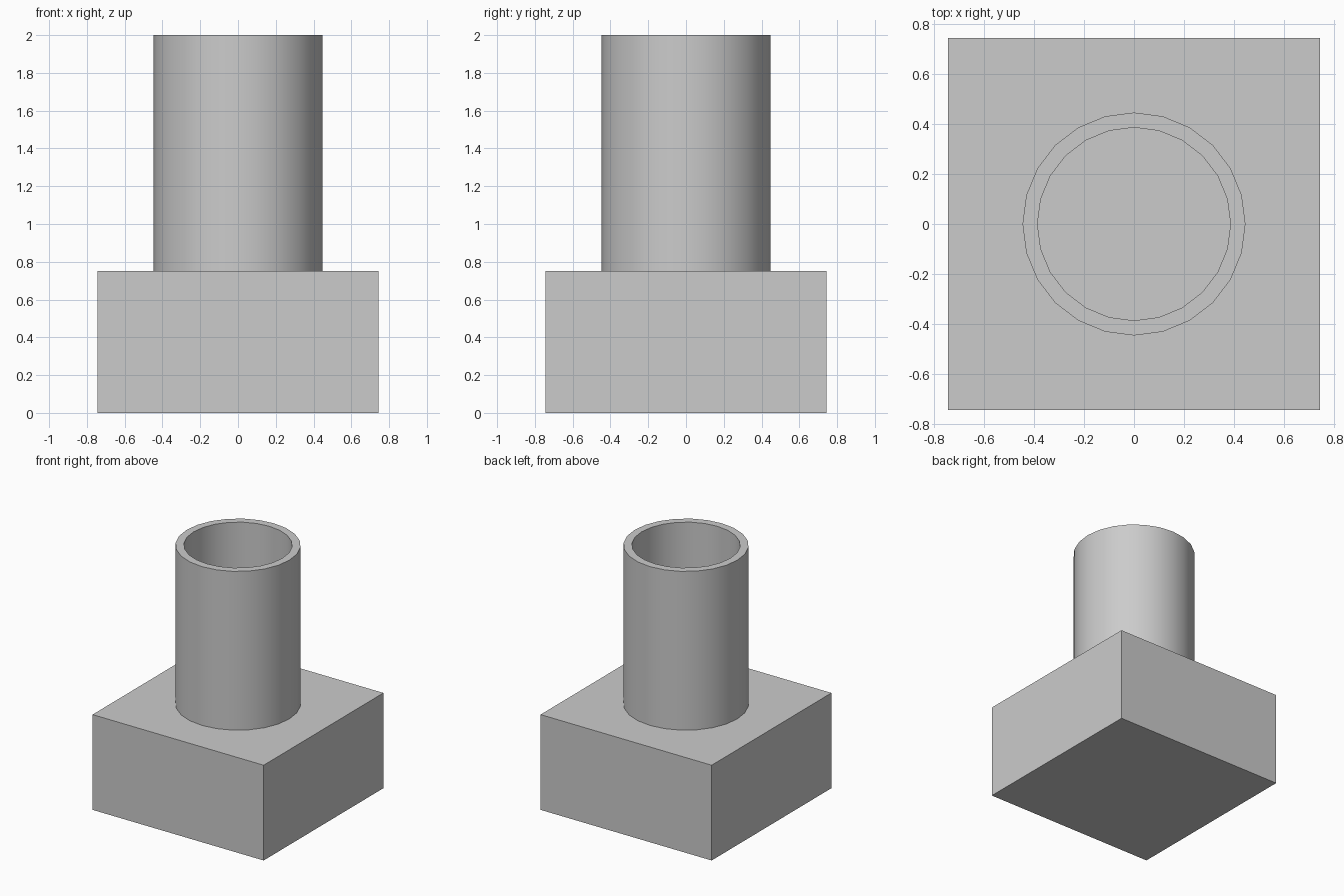
import bpy, bmesh, math

cube = bpy.data.objects.get("Cube")
if cube:
    bpy.data.objects.remove(cube, do_unlink=True)

# Single plain grey
grey = bpy.data.materials.new("light_grey")
grey.use_nodes = True
colour = (0.6, 0.6, 0.6, 1)
grey.diffuse_color = colour
grey.node_tree.nodes["Principled BSDF"].inputs["Base Color"].default_value = colour

SIDE, BASE_TOP, TOP = 1.49, 0.75, 2.0
OUTER, INNER, SEGMENTS = 0.447, 0.387, 24

# Square block base
bpy.ops.mesh.primitive_cube_add(size=1, location=(0, 0, BASE_TOP / 2))
base = bpy.context.object
base.name = "block_base"
base.scale = (SIDE, SIDE, BASE_TOP)
base.data.materials.append(grey)

# Hollow tube: outer wall, flat rim and inner wall
bm = bmesh.new()
rings = []
for radius, z in ((OUTER, BASE_TOP), (OUTER, TOP), (INNER, TOP), (INNER, BASE_TOP)):
    angles = [math.tau * i / SEGMENTS for i in range(SEGMENTS)]
    rings.append([bm.verts.new((radius * math.cos(a), radius * math.sin(a), z)) for a in angles])
for lower, upper in zip(rings, rings[1:]):
    for i in range(SEGMENTS):
        j = (i + 1) % SEGMENTS
        bm.faces.new((lower[i], lower[j], upper[j], upper[i]))
mesh = bpy.data.meshes.new("tube")
bm.to_mesh(mesh)
bm.free()
mesh.materials.append(grey)
tube = bpy.data.objects.new("tube", mesh)
bpy.context.collection.objects.link(tube)

# Smooth walls with a crisp rim
bpy.ops.object.select_all(action='DESELECT')
tube.select_set(True)
bpy.context.view_layer.objects.active = tube
bpy.ops.object.shade_smooth_by_angle(angle=math.radians(30))
